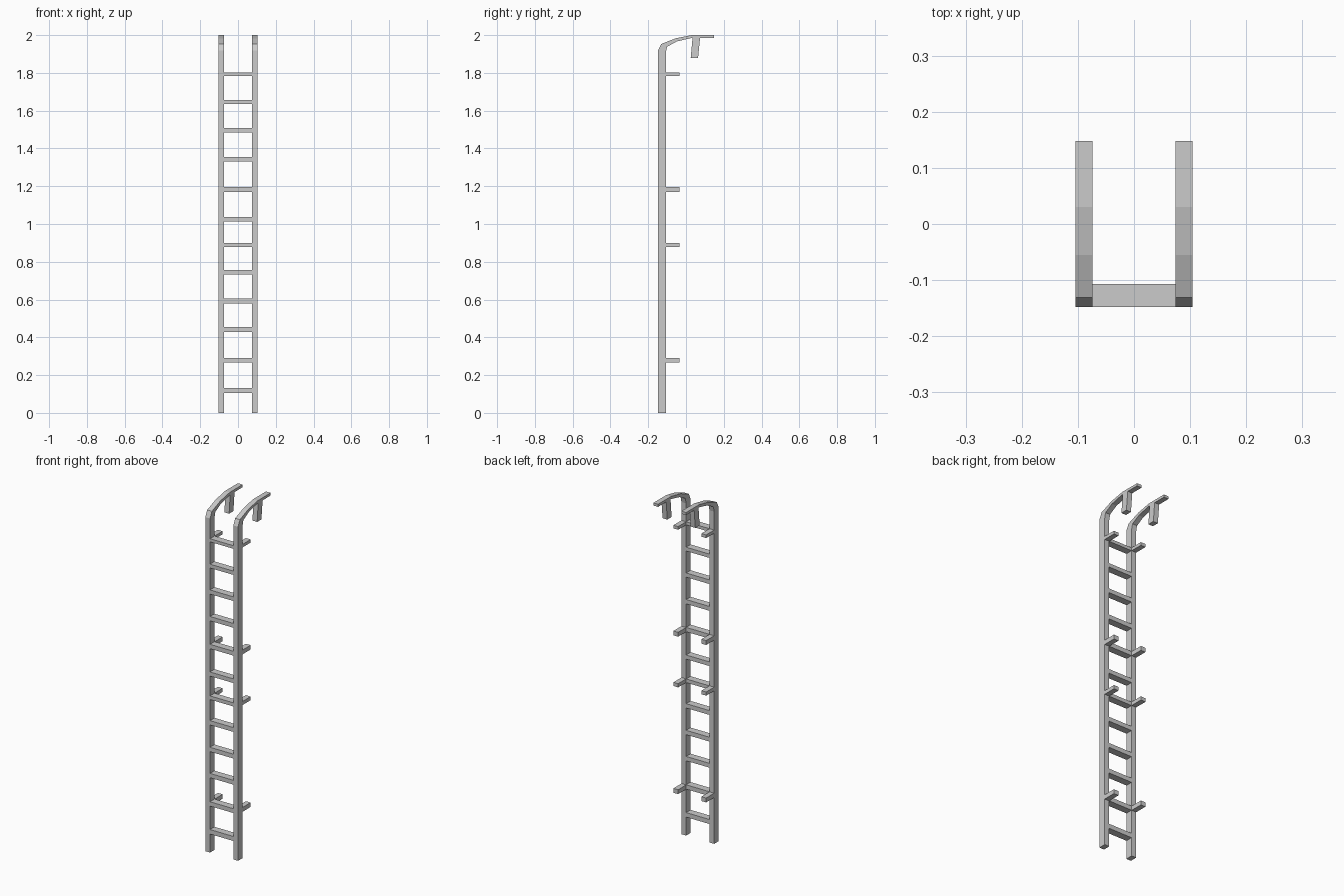
import bpy, bmesh

if "Cube" in bpy.data.objects:
    bpy.data.objects.remove(bpy.data.objects["Cube"])

X0, X1 = 0.074, 0.104      # inner and outer faces of a rail
Y0, Y1 = -0.148, -0.107    # front and back faces of a rail


def prism(name, profile, xa, xb):
    """Extrude a (y, z) outline from xa to xb."""
    bm = bmesh.new()
    face = bm.faces.new([bm.verts.new((xa, y, z)) for y, z in profile])
    ext = bmesh.ops.extrude_face_region(bm, geom=[face])
    verts = [g for g in ext["geom"] if isinstance(g, bmesh.types.BMVert)]
    bmesh.ops.translate(bm, verts=verts, vec=(xb - xa, 0, 0))
    bmesh.ops.recalc_face_normals(bm, faces=bm.faces)
    me = bpy.data.meshes.new(name)
    bm.to_mesh(me)
    bm.free()
    ob = bpy.data.objects.new(name, me)
    bpy.context.collection.objects.link(ob)
    return ob


def box(name, xa, xb, ya, yb, za, zb):
    return prism(name, [(ya, za), (yb, za), (yb, zb), (ya, zb)], xa, xb)


# Side rail outline with bent-over top
outer = [(Y0, 0), (Y0, 1.918), (-0.131, 1.953), (-0.055, 1.983), (0.03, 2.0), (0.148, 2.0)]
inner = [(0.148, 1.985), (0.03, 1.985), (-0.05, 1.966), (-0.1, 1.938), (Y1, 1.908), (Y1, 0)]
# Slanted post hanging from the bent top
post = [(0.025, 1.88), (0.064, 1.88), (0.075, 1.99), (0.035, 1.99)]
# Wall brackets: bottom and top heights
brackets = [(0.266, 0.291), (0.879, 0.9), (1.17, 1.195), (1.784, 1.802)]

for side, s in (("left", -1), ("right", 1)):
    prism(f"{side}_rail", outer + inner, s * X0, s * X1)
    prism(f"{side}_hook_post", post, s * X0, s * X1)
    for i, (za, zb) in enumerate(brackets):
        box(f"{side}_bracket_{i + 1}", s * X0, s * X1, Y1, -0.034, za, zb)

# Rungs
rungs = [(0.119, 0.026), (0.279, 0.025), (0.442, 0.025), (0.592, 0.025),
         (0.745, 0.025), (0.889, 0.021), (1.025, 0.024), (1.183, 0.025),
         (1.343, 0.025), (1.496, 0.024), (1.645, 0.022), (1.793, 0.018)]
for i, (z, h) in enumerate(rungs):
    box(f"rung_{i + 1}", -X0, X0, Y0, Y1, z - h / 2, z + h / 2)
